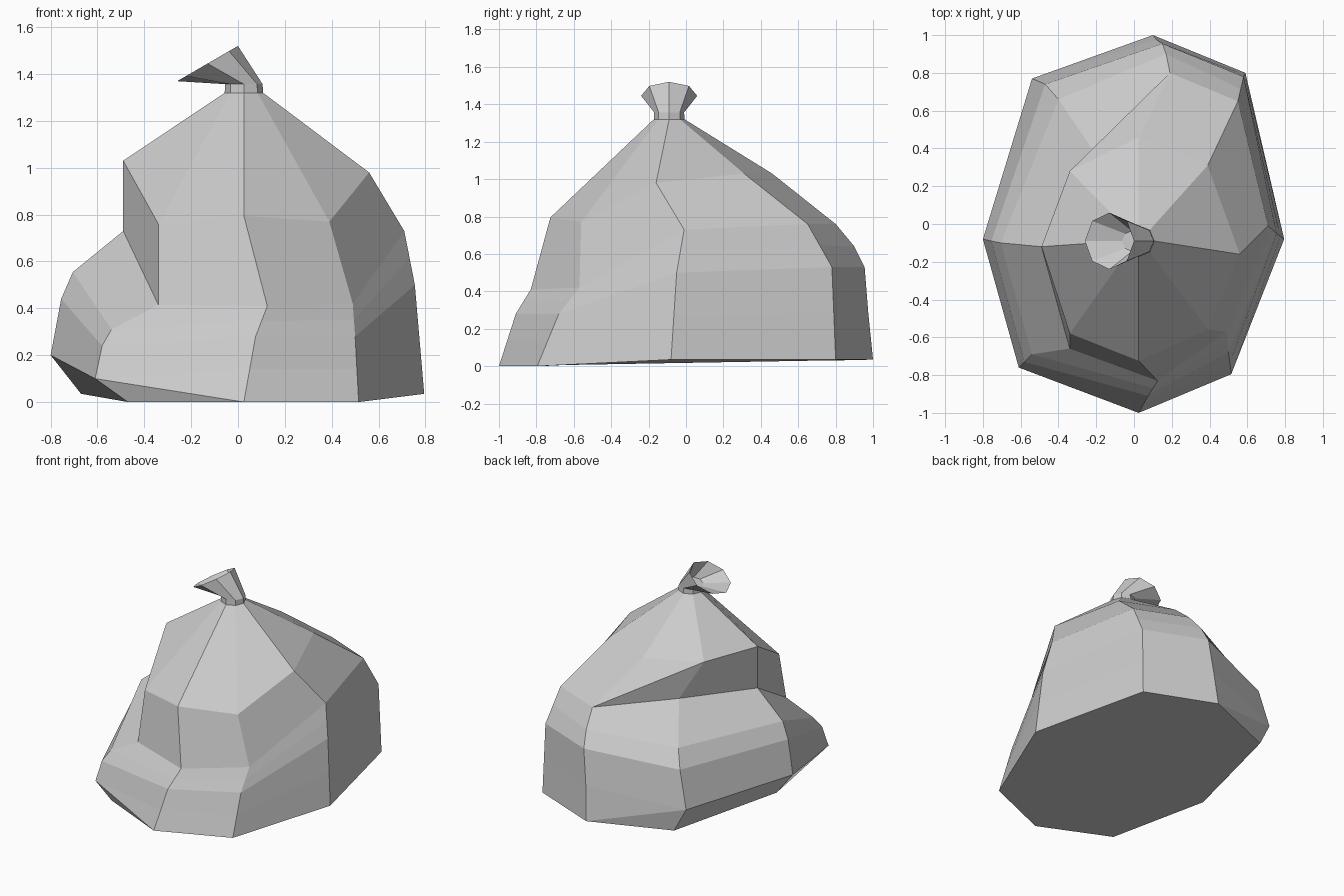
import bpy, bmesh
from math import cos, sin, pi

if "Cube" in bpy.data.objects:
    bpy.data.objects.remove(bpy.data.objects["Cube"])


def with_mids(p0, p2, p4, p5):
    """Plain seam: add halfway points in the two lower spans."""
    mid = lambda a, b: tuple((u + v) / 2 for u, v in zip(a, b))
    return [p0, mid(p0, p2), p2, mid(p2, p4), p4, p5]


def octagon(cx, cy, cz, r, tilt=0.0):
    """Eight points, first one at the front, leaning up towards +x by tilt."""
    angles = [-pi / 2 + i * pi / 4 for i in range(8)]
    return [(cx + r * cos(a) * cos(tilt), cy + r * sin(a),
             cz + r * cos(a) * sin(tilt)) for a in angles]


def loft(name, rings, cap_start=True, cap_end=True, folds=()):
    """Join rings into a flat shell; folds lists (ring, side) quads to crease."""
    bm = bmesh.new()
    loops = [[bm.verts.new(p) for p in ring] for ring in rings]
    n = len(loops[0])
    for k, (a, b) in enumerate(zip(loops, loops[1:])):
        for i in range(n):
            j = (i + 1) % n
            if (k, i) not in folds:
                bm.faces.new((a[i], a[j], b[j], b[i]))
            elif i == n - 1:
                bm.faces.new((a[i], a[j], b[i]))
                bm.faces.new((a[j], b[j], b[i]))
            else:
                bm.faces.new((a[i], a[j], b[j]))
                bm.faces.new((a[i], b[j], b[i]))
    if cap_start:
        bm.faces.new(loops[0][::-1])
    if cap_end:
        bm.faces.new(loops[-1])
    mesh = bpy.data.meshes.new(name)
    bm.to_mesh(mesh)
    bm.free()
    obj = bpy.data.objects.new(name, mesh)
    bpy.context.collection.objects.link(obj)
    return obj


# Seams of the sagging sack, running from the floor up to the shoulder
front = with_mids((.025, -1, 0), (.075, -.91, .28), (.125, -.83, .41), (.025, -.725, .795))
front_right = with_mids((.515, -.795, 0), (.5, -.68, .28), (.49, -.57, .42), (.39, -.56, .77))
right = with_mids((.795, -.08, .035), (.755, -.05, .5), (.71, -.01, .73), (.56, -.16, .98))
back_right = with_mids((.59, .8, .035), (.58, .78, .53), (.55, .65, .76), (.39, .31, 1.03))
back = [(.1, 1, .035), (.12, .975, .28), (.15, .955, .53),
        (.17, .9, .64), (.19, .8, .76), (.025, .46, 1.03)]
back_left = [(-.45, .78, .03), (-.54, .77, .2), (-.47, .74, .46),
             (-.4, .66, .57), (-.21, .38, .77), (-.34, .28, 1.03)]
left = [(-.67, -.08, .035), (-.8, -.08, .2), (-.755, -.09, .44),
        (-.705, -.1, .555), (-.49, -.12, .73), (-.49, -.12, 1.03)]
front_left = [(-.47, -.775, 0), (-.61, -.76, .1), (-.58, -.73, .24),
              (-.54, -.69, .31), (-.34, -.66, .415), (-.34, -.58, .76)]
seams = [front, front_right, right, back_right, back, back_left, left, front_left]

# Sack body gathered into the neck, creased under the back-left overhang
neck = octagon(.025, -.09, 1.32, .082)
body_rings = [list(r) for r in zip(*seams)] + [neck]
loft("sack_body", body_rings, cap_end=False, folds={(0, 4), (4, 4), (0, 7)})

# Tied neck and flared, tilted mouth with a hollow inside
loft("tied_top", [
    neck,
    octagon(.025, -.09, 1.357, .08),
    octagon(-.13, -.09, 1.445, .15, .525),
    octagon(-.01, -.09, 1.38, .055, .3),
], cap_start=False)
